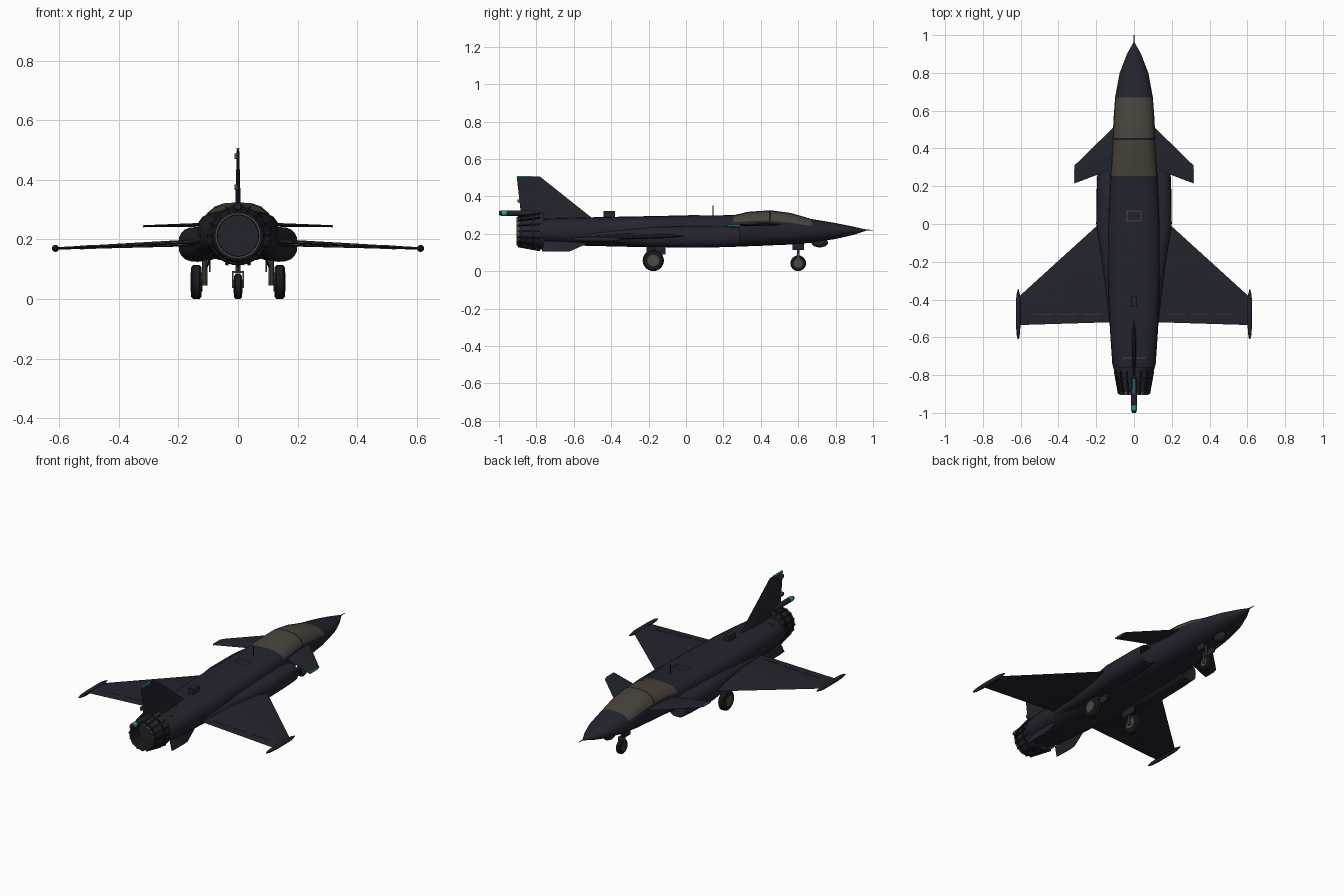
import bpy, bmesh, math
from mathutils import Matrix, Vector, Euler

cube = bpy.data.objects.get("Cube")
if cube:
    bpy.data.objects.remove(cube, do_unlink=True)


def material(name, rgb, rough=0.7):
    m = bpy.data.materials.new(name)
    m.use_nodes = True
    m.diffuse_color = (*rgb, 1)
    bsdf = m.node_tree.nodes["Principled BSDF"]
    bsdf.inputs["Base Color"].default_value = (*rgb, 1)
    bsdf.inputs["Roughness"].default_value = rough
    return m


NAVY = material("navy_skin", (0.017, 0.017, 0.028))
BROWN = material("smoked_canopy", (0.066, 0.055, 0.043))
BLACK = material("black_rubber", (0.010, 0.010, 0.014))
METAL = material("bronze_metal", (0.075, 0.065, 0.052))
CYAN = material("cyan_light", (0.02, 0.35, 0.30))


def finish(name, bm, mats, mirror=False, angle=35):
    bmesh.ops.recalc_face_normals(bm, faces=bm.faces)
    me = bpy.data.meshes.new(name)
    bm.to_mesh(me)
    bm.free()
    for m in mats:
        me.materials.append(m)
    ob = bpy.data.objects.new(name, me)
    bpy.context.collection.objects.link(ob)
    bpy.ops.object.select_all(action='DESELECT')
    ob.select_set(True)
    bpy.context.view_layer.objects.active = ob
    bpy.ops.object.shade_smooth_by_angle(angle=math.radians(angle))
    if mirror:
        ob.modifiers.new("Mirror", 'MIRROR').use_mirror_merge = False
    return ob


def skin(bm, rings, rule=None, caps=True):
    """Join rings of points; rule(band, side) gives the material slot."""
    rows = [[bm.verts.new(p) for p in r] for r in rings]
    n = len(rows[0])
    for b in range(len(rows) - 1):
        for s in range(n):
            t = (s + 1) % n
            f = bm.faces.new((rows[b][s], rows[b][t], rows[b + 1][t], rows[b + 1][s]))
            f.material_index = rule(b, s) if rule else 0
    if caps:
        bm.faces.new(rows[0]).material_index = rule(0, 0) if rule else 0
        bm.faces.new(rows[-1])


def section(y, w, top, mid, bottom, n, cx=0, sides=20):
    """Rounded-box cross-section with separate upper and lower heights."""
    pts = []
    for i in range(sides):
        a = 2 * math.pi * i / sides
        c, s = math.cos(a), math.sin(a)
        h = top - mid if s > 0 else mid - bottom
        pts.append((cx + math.copysign(abs(c) ** (2 / n), c) * w, y,
                    mid + math.copysign(abs(s) ** (2 / n), s) * h))
    return pts


def blade(name, root, tip, axis, mirror=False):
    """Tapered flying surface; each end is (leading point, trailing point, thickness)."""
    bm = bmesh.new()
    axis = Vector(axis)
    rings = []
    for lead, trail, th in (root, tip):
        a, b, off = Vector(lead), Vector(trail), axis * th / 2
        rings.append([a, a.lerp(b, .2) + off, a.lerp(b, .65) + off,
                      b, a.lerp(b, .65) - off, a.lerp(b, .2) - off])
    skin(bm, rings)
    return finish(name, bm, [NAVY], mirror, 20)


def box(name, size, loc, mat, mirror=False, rot=(0, 0, 0)):
    bm = bmesh.new()
    m = Matrix.Translation(loc) @ Euler(rot).to_matrix().to_4x4() @ Matrix.Diagonal((*size, 1))
    bmesh.ops.create_cube(bm, size=1, matrix=m)
    return finish(name, bm, [mat], mirror)


def spindle(name, profile, loc, mats, axis='Y', mirror=False, rule=None, sides=20, caps=True):
    """Turned part: profile of (distance along axis, radius)."""
    bm = bmesh.new()
    rings = []
    for d, r in profile:
        ring = []
        for i in range(sides):
            a = 2 * math.pi * i / sides
            u, v = r * math.cos(a), r * math.sin(a)
            p = {'X': (d, u, v), 'Y': (u, d, v), 'Z': (u, v, d)}[axis]
            ring.append(Vector(p) + Vector(loc))
        rings.append(ring)
    skin(bm, rings, rule, caps)
    return finish(name, bm, mats, mirror)


# Fuselage with the canopy glazing and its dark frame
hull = [(.96, .004, .223, .219, .215, 2), (.9, .037, .237, .217, .195, 2),
        (.8, .076, .257, .215, .172, 2.1), (.67, .1, .279, .22, .152, 2.3),
        (.56, .108, .311, .225, .142, 2.5), (.455, .113, .325, .228, .138, 2.7),
        (.445, .114, .325, .228, .137, 2.7), (.33, .12, .317, .228, .133, 2.8),
        (.255, .125, .299, .228, .13, 3), (0, .137, .298, .225, .128, 3),
        (-.3, .137, .292, .22, .13, 3), (-.55, .128, .287, .215, .136, 2.7),
        (-.74, .115, .282, .213, .14, 2.3), (-.78, .104, .28, .213, .142, 2.1)]


def canopy_rule(band, side):
    glazed = 3 <= band <= 7 and 1 <= side <= 8
    return (2 if band == 5 else 1) if glazed else 0


bm = bmesh.new()
skin(bm, [section(*s) for s in hull], canopy_rule)
finish("fuselage", bm, [NAVY, BROWN, BLACK])

# Side air intakes with a dark duct
duct = [(.12, .04, .215, .185, .15, 2.5, .15), (.28, .05, .232, .185, .136, 2.6, .14),
        (.285, .053, .235, .185, .133, 2.6, .14), (.2, .06, .242, .185, .128, 2.6, .137),
        (0, .064, .242, .185, .125, 2.6, .136), (-.2, .06, .235, .185, .13, 2.5, .11),
        (-.35, .05, .225, .188, .145, 2.4, .1), (-.52, .03, .21, .19, .165, 2, .1)]
bm = bmesh.new()
skin(bm, [section(*s) for s in duct], lambda b, s: 1 if b == 0 else 0)
finish("air_intake", bm, [NAVY, BLACK], True)

# Wings, canards, fin and ventral fins
UP, SIDE = (0, 0, 1), (1, 0, 0)
blade("wing", ((.12, .06, .19), (.12, -.52, .19), .024),
      ((.61, -.385, .17), (.61, -.535, .17), .008), UP, True)
blade("canard", ((.09, .53, .25), (.09, .30, .25), .014),
      ((.315, .31, .245), (.315, .215, .245), .006), UP, True)
blade("tail_fin", ((0, -.5, .282), (0, -.88, .282), .02),
      ((0, -.78, .505), (0, -.905, .505), .008), SIDE)
blade("ventral_fin", ((.085, -.5, .16), (.085, -.76, .16), .012),
      ((.105, -.62, .106), (.105, -.77, .106), .006), SIDE, True)

# Wing tip pods and canard tip lights
spindle("wing_tip_pod", [(-.61, .003), (-.585, .009), (-.53, .012), (-.4, .012),
                         (-.37, .008), (-.345, .002)], (.613, 0, .17), [NAVY], mirror=True, sides=12)
box("canard_tip_light", (.005, .07, .008), (.316, .255, .245), CYAN, True)

# Fin base pod with a lit band, fin tip light and fin lamps
spindle("fin_base_pod", [(-1, .01), (-.985, .015), (-.96, .015), (-.83, .015), (-.79, .004)],
        (0, 0, .31), [NAVY, CYAN], rule=lambda b, s: 1 if b == 1 else 0, sides=12)
box("fin_tip_light", (.009, .08, .005), (0, -.86, .505), CYAN)
for z in (.375, .48):
    box("fin_lamp", (.012, .03, .018), (-.006, -.885, z), METAL)

# Engine nozzle with a bright rim, petals and cage rings
spindle("nozzle", [(-.76, .1), (-.8, .094), (-.89, .077), (-.905, .077), (-.905, .07), (-.82, .068)],
        (0, 0, .213), [NAVY, METAL, BLACK], sides=32, rule=lambda b, s: (0, 0, 1, 1, 2)[b], caps=False)
spindle("nozzle_core", [(-.83, .072), (-.8, .072)], (0, 0, .213), [NAVY], sides=32)
for y, r in ((-.815, .097), (-.885, .083)):
    spindle("nozzle_ring", [(y - .005, r - .012), (y - .005, r), (y + .005, r), (y + .005, r - .012)],
            (0, 0, .213), [BLACK], sides=32, caps=False)
bm = bmesh.new()
for i in range(16):
    m = (Matrix.Translation((0, -.84, .213)) @ Matrix.Rotation(i * math.pi / 8, 4, 'Y')
         @ Matrix.Translation((0, 0, .092)) @ Matrix.Rotation(.18, 4, 'X')
         @ Matrix.Diagonal((.007, .12, .008, 1)))
    bmesh.ops.create_cube(bm, size=1, matrix=m)
finish("nozzle_rods", bm, [BLACK])


# Landing gear
def wheel(name, loc, r, half, mirror):
    prof = [(-half, r * .5), (-half, r * .85), (-half * .6, r), (half * .6, r), (half, r * .85), (half, r * .5)]
    spindle(name + "_tyre", prof, loc, [BLACK], 'X', mirror, sides=24)
    spindle(name + "_hub", [(-half - .002, r * .55), (half + .002, r * .55)], loc, [METAL], 'X', mirror)


wheel("main_wheel", (.14, -.175, .057), .057, .018, True)
wheel("nose_wheel", (0, .6, .042), .042, .013, False)
spindle("main_strut", [(.045, .009), (.16, .009)], (.112, -.175, 0), [METAL], 'Z', True, sides=10)
spindle("main_axle", [(.105, .007), (.14, .007)], (0, -.175, .057), [METAL], 'X', True, sides=10)
box("main_gear_door", (.006, .1, .05), (.095, -.16, .115), NAVY, True)
spindle("nose_strut", [(.085, .008), (.16, .008)], (0, .6, 0), [METAL], 'Z', sides=10)
for x in (-.017, .017):
    box("nose_fork", (.005, .012, .055), (x, .6, .064), METAL)
box("nose_fork_bridge", (.04, .014, .008), (0, .6, .091), METAL)
box("nose_gear_door", (.005, .06, .035), (.035, .6, .13), NAVY, True)

# Nose probe, chin sensor, antennas and dorsal housing
spindle("nose_probe", [(.94, .004), (1, .0015)], (0, 0, .219), [BLACK], sides=8)
spindle("chin_sensor", [(.67, .004), (.685, .02), (.715, .027), (.745, .02), (.76, .004)],
        (0, 0, .152), [NAVY], sides=14)
box("dorsal_antenna", (.004, .006, .06), (0, .145, .32), BLACK)
box("dorsal_housing", (.03, .06, .035), (0, -.41, .303), NAVY)

# Panel seams and hatches
for y in (.015, .07):
    box("dorsal_hatch_edge", (.08, .005, .006), (0, y, .297), METAL)
box("dorsal_hatch_side", (.005, .06, .006), (.038, .0425, .297), METAL, True)
box("tail_seam", (.15, .004, .006), (0, -.71, .279), METAL)
box("side_hatch", (.006, .075, .032), (.126, -.25, .248), BROWN, True, (0, -.25, 0))
for x in (.22, .35, .48):
    z = .19 - (x - .12) * .041
    box("flap_hinge", (.1, .004, .013), (x, -.478, z), METAL, True, (0, .041, 0))
